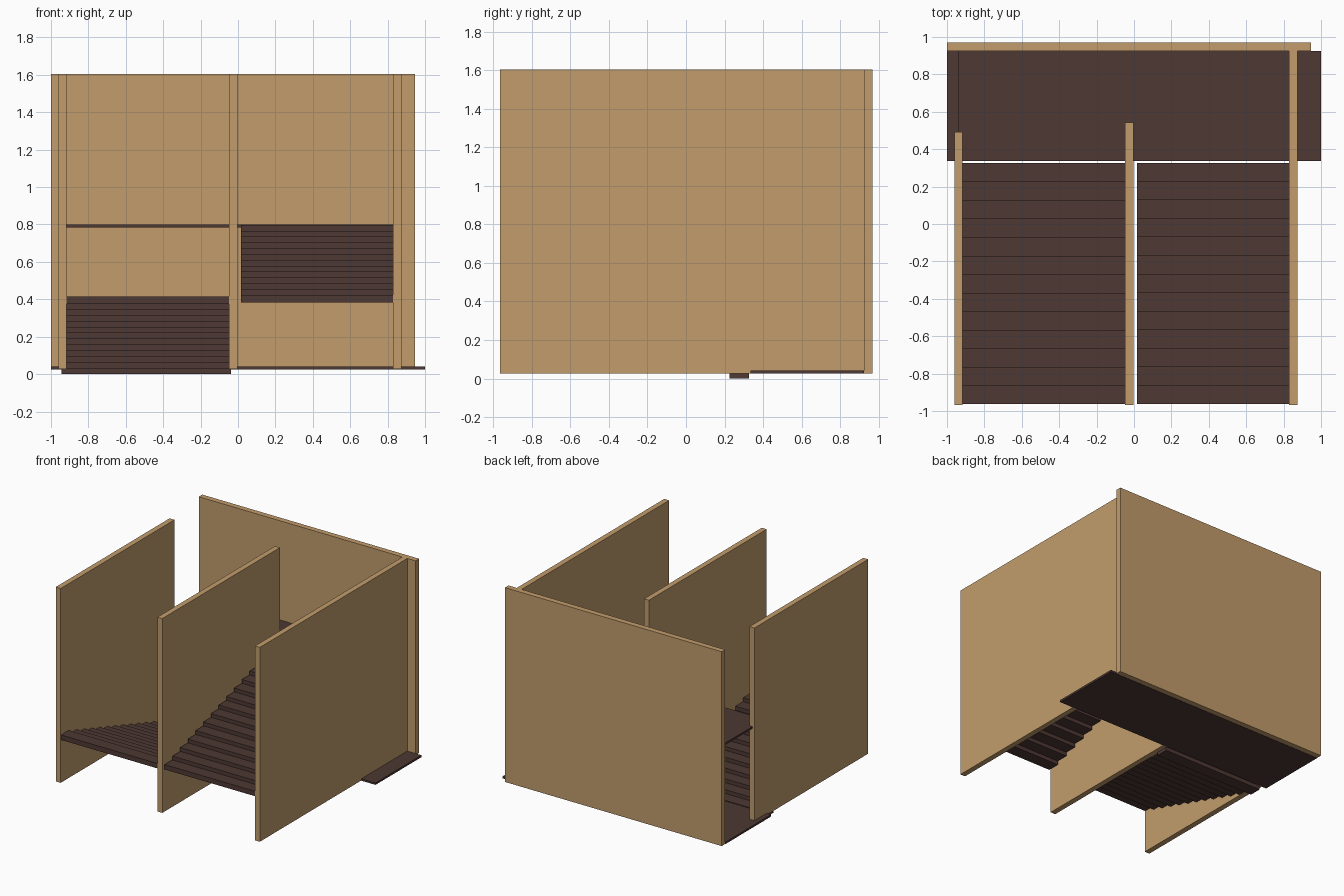
import bpy
import bmesh

if "Cube" in bpy.data.objects:
    bpy.data.objects.remove(bpy.data.objects["Cube"])


def material(name, color):
    m = bpy.data.materials.new(name)
    m.diffuse_color = (*color, 1)
    m.use_nodes = True
    m.node_tree.nodes["Principled BSDF"].inputs["Base Color"].default_value = m.diffuse_color
    return m


tan = material("tan_wall", (0.54, 0.335, 0.15))
brown = material("dark_brown_wood", (0.075, 0.04, 0.033))


def boxes(name, mat, extents):
    """One object made of boxes given as (x0, x1, y0, y1, z0, z1)."""
    bm = bmesh.new()
    for x0, x1, y0, y1, z0, z1 in extents:
        verts = bmesh.ops.create_cube(bm, size=1)["verts"]
        bmesh.ops.scale(bm, vec=(x1 - x0, y1 - y0, z1 - z0), verts=verts)
        bmesh.ops.translate(bm, vec=((x0 + x1) / 2, (y0 + y1) / 2, (z0 + z1) / 2), verts=verts)
    mesh = bpy.data.meshes.new(name)
    bm.to_mesh(mesh)
    bm.free()
    mesh.materials.append(mat)
    bpy.context.collection.objects.link(bpy.data.objects.new(name, mesh))


# Walls
Z0, Z1 = 0.027, 1.605
FRONT, BACK = -0.967, 0.925
boxes("left_wall", tan, [(-0.96, -0.916, FRONT, 0.493, Z0, Z1)])
boxes("middle_wall", tan, [(-0.047, -0.003, FRONT, 0.542, Z0, Z1)])
boxes("right_wall", tan, [(0.829, 0.873, FRONT, BACK, Z0, Z1)])
boxes("back_wall", tan, [(-1.0, 0.947, BACK, 0.97, Z0, Z1)])

# Landings
boxes("lower_landing", brown, [(-1.0, 1.0, 0.336, BACK, 0.025, 0.041)])
boxes("upper_landing", brown, [(-0.942, 0.85, 0.336, BACK, 0.784, 0.8)])

# Stair flights: the left one climbs to the front, the right one to the back
STEPS, RISE, THICK = 13, 0.0312, 0.04
Y0, Y1 = -0.963, 0.326
RUN = (Y1 - Y0) / STEPS


def flight(name, x0, x1, base, to_front):
    steps = []
    for i in range(STEPS):
        y = Y1 - (i + 1) * RUN if to_front else Y0 + i * RUN
        z = base + i * RISE
        steps.append((x0, x1, y, y + RUN, z, z + THICK))
    boxes(name, brown, steps)


flight("lower_stairs", -0.945, -0.038, 0.0, True)
flight("upper_stairs", 0.015, 0.85, 0.383, False)
